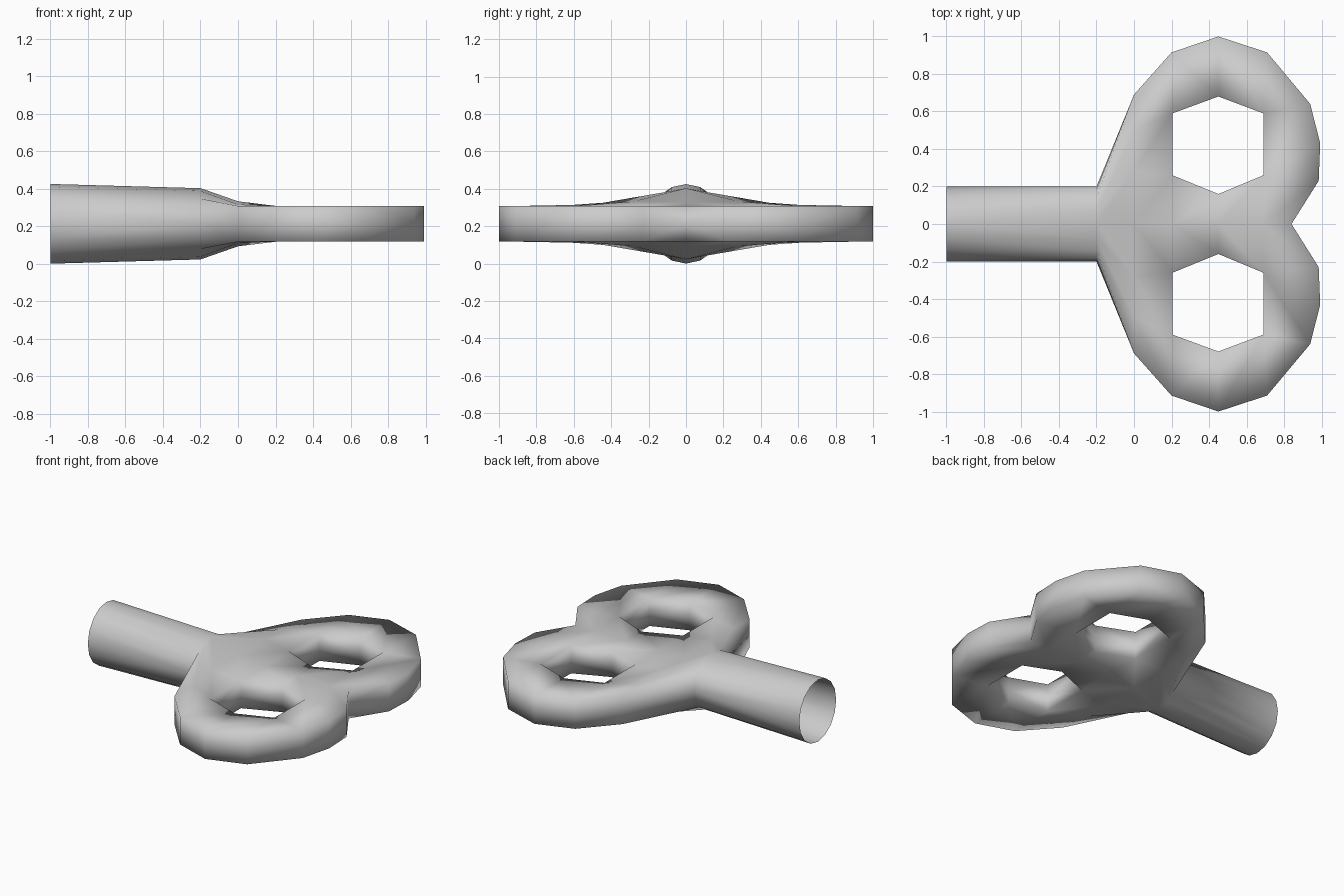
import bpy, bmesh, math

if "Cube" in bpy.data.objects:
    bpy.data.objects.remove(bpy.data.objects["Cube"])

CZ = 0.2125          # mid-height of the key
T = 0.095            # half thickness of the grip
P = {}               # named points of one quarter (y >= 0, z >= mid)

# Shaft rings: quarter of a 16-sided oval at the open end and at the grip
for name, x, rz in (("e", -1.0, 0.2125), ("s", -0.2, 0.19)):
    for i in range(5):
        a = math.radians(22.5 * i)
        P[f"{name}{i}"] = (x, 0.2 * math.sin(a), rz * math.cos(a))

# Swelling where the shaft blends into the grip
P["a0"], P["a1"], P["a2"] = (0, 0, 0.115), (0, 0.28, 0.12), (0, 0.5, 0.103)

# Outer outline, hexagonal hole and centre line of the grip
outer = [(0, 0.69), (0.2, 0.915), (0.45, 1), (0.71, 0.915), (0.94, 0.64),
         (0.993, 0.43), (0.985, 0.23), (0.84, 0)]
hole = [(0.45, 0.68), (0.69, 0.59), (0.69, 0.26), (0.45, 0.16),
        (0.205, 0.26), (0.205, 0.59)]
for i, (x, y) in enumerate(outer, 1):
    P[f"o{i}"], P[f"m{i}"] = (x, y, T), (x, y, 0)
for i, (x, y) in enumerate(hole):
    P[f"h{i}"], P[f"n{i}"] = (x, y, T), (x, y, 0)
for i, x in enumerate((0.205, 0.45, 0.69)):
    P[f"c{i}"] = (x, 0, T)

# Top skin of the grip
faces = [f.split() for f in (
    "s0 s1 a1 a0", "s1 s2 a2 a1", "s2 s3 o1 a2", "s3 s4 m1 o1",
    "a0 a1 h4 c0", "a1 a2 h5 h4", "a2 o1 o2 h5", "o2 o3 h0 h5",
    "o3 o4 h1 h0", "o4 o5 h1", "o5 o6 h2 h1", "o6 o7 h2",
    "o7 o8 c2 h2", "c1 c2 h2 h3", "c0 c1 h3 h4")]
# Shaft, outer wall and hole wall
faces += [[f"e{i}", f"e{i+1}", f"s{i+1}", f"s{i}"] for i in range(4)]
faces += [[f"o{i}", f"m{i}", f"m{i+1}", f"o{i+1}"] for i in range(1, 8)]
faces += [[f"h{i}", f"n{i}", f"n{(i+1) % 6}", f"h{(i+1) % 6}"] for i in range(6)]

# Mirror the quarter across both planes and weld
bm = bmesh.new()
for sy in (1, -1):
    for sz in (1, -1):
        v = {k: bm.verts.new((x, sy * y, CZ + sz * z)) for k, (x, y, z) in P.items()}
        for f in faces:
            bm.faces.new([v[k] for k in f])
bmesh.ops.remove_doubles(bm, verts=bm.verts[:], dist=1e-4)
bmesh.ops.recalc_face_normals(bm, faces=bm.faces[:])
for f in bm.faces:
    f.smooth = True

mesh = bpy.data.meshes.new("winding_key")
bm.to_mesh(mesh)
bm.free()
key = bpy.data.objects.new("winding_key", mesh)
bpy.context.collection.objects.link(key)
